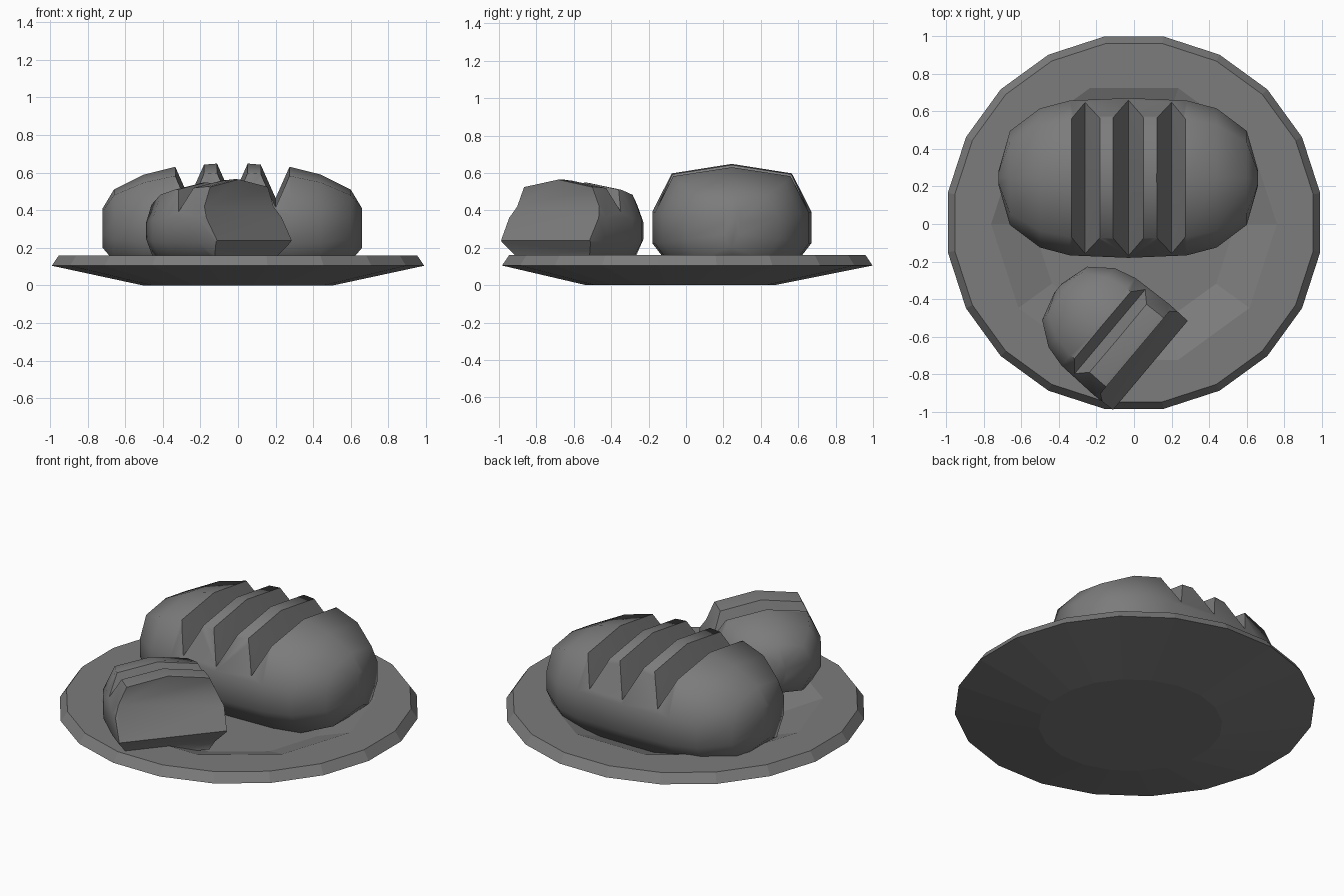
import bpy, bmesh, math
from mathutils import Matrix, Vector

if "Cube" in bpy.data.objects:
    bpy.data.objects.remove(bpy.data.objects["Cube"])

grey = bpy.data.materials.new("dark_grey")
grey.diffuse_color = (.2, .2, .2, 1)
grey.use_nodes = True
grey.node_tree.nodes["Principled BSDF"].inputs["Base Color"].default_value = grey.diffuse_color


def to_object(name, bm):
    bmesh.ops.recalc_face_normals(bm, faces=bm.faces)
    mesh = bpy.data.meshes.new(name)
    bm.to_mesh(mesh)
    bm.free()
    mesh.materials.append(grey)
    ob = bpy.data.objects.new(name, mesh)
    bpy.context.collection.objects.link(ob)
    return ob


def loft(name, rings):
    bm = bmesh.new()
    loops = [[bm.verts.new(p) for p in r] for r in rings]
    for a, b in zip(loops, loops[1:]):
        for i in range(len(a)):
            j = (i + 1) % len(a)
            bm.faces.new((a[i], a[j], b[j], b[i]))
    bm.faces.new(loops[0][::-1])
    bm.faces.new(loops[-1])
    return to_object(name, bm)


def circle(r, z, n, offset, cy=0.0):
    angles = [math.radians(offset + 360 * i / n) for i in range(n)]
    return [(r * math.cos(a), cy + r * math.sin(a), z) for a in angles]


def select_only(ob):
    bpy.ops.object.select_all(action='DESELECT')
    ob.select_set(True)
    bpy.context.view_layer.objects.active = ob


def subtract(ob, cutter):
    mod = ob.modifiers.new("cut", 'BOOLEAN')
    mod.operation = 'DIFFERENCE'
    mod.solver = 'EXACT'
    mod.object = cutter
    select_only(ob)
    bpy.ops.object.modifier_apply(modifier=mod.name)
    bpy.data.objects.remove(cutter)


def smooth(ob):
    select_only(ob)
    bpy.ops.object.shade_smooth_by_angle(angle=math.radians(55))


# Rounded loaf cross-section (y fraction, height fraction) and end-to-end stations
SECTION = [(0, 1), (.76, .85), (1, .24), (1, -.36), (.72, -1), (0, -1)]
SECTION += [(-y, z) for y, z in SECTION[-2:0:-1]]
HALF = [(0, .425, .655, .07), (.31, .412, .63, .07), (.47, .37, .59, .08),
        (.63, .25, .51, .13), (.69, .04, .41, .20)]
STATIONS = [(-d, *r) for d, *r in HALF[:0:-1]] + HALF


def make_loaf(name, scale=1.0, zscale=1.0, base=.07):
    mid = .31
    rings = []
    for d, hw, top, bot in STATIONS:
        ring = []
        for y, f in SECTION:
            z = mid + f * ((top - mid) if f > 0 else (mid - bot))
            ring.append((d * scale, y * hw * scale, base + (z - .07) * zscale))
        rings.append(ring)
    return loft(name, rings)


def groove(x, bottom, scale=1.0):
    # V slash whose bottom follows the crown of the loaf
    rings = []
    for y, drop in ((-.6, .05), (-.33, .05), (0, 0), (.33, .05), (.6, .05)):
        b = bottom - drop * scale
        rings.append([(x, y * scale, b), (x + .2, y * scale, b + .45), (x - .2, y * scale, b + .45)])
    return loft("groove_cutter", rings)


# Plate: 20-sided dish with a shallow 10-sided well
plate = loft("plate", [circle(.51, 0, 20, 9, -.03), circle(1.003, .105, 20, 9, .007),
                       circle(.965, .16, 20, 9, .007)])
subtract(plate, loft("well_cutter", [circle(.54, .08, 10, 0), circle(.76, .16, 10, 0),
                                     circle(.815, .18, 10, 0)]))

# Whole loaf with three slashes
loaf = make_loaf("loaf")
for gx in (-.23, 0, .23):
    subtract(loaf, groove(gx, .465))
loaf.location = (-.03, .245, 0)
smooth(loaf)

# Heel: smaller loaf cut off near the middle, with one slash
heel = make_loaf("loaf_heel", .74, .78, .11)
cut_x = .13
profile = [(-.107, 1), (-.107, .42), (0, .24), (-.06, .155), (-.06, 0), (1, 0), (1, 1)]
subtract(heel, loft("slice_cutter", [[(cut_x + u, y, z) for u, z in profile] for y in (-.6, .6)]))
subtract(heel, groove(cut_x - .28, .43, .74))
angle = math.radians(-40)
heel.rotation_euler = (0, 0, angle)
offset = Matrix.Rotation(angle, 3, 'Z') @ Vector((cut_x, 0, 0))
heel.location = Vector((.087, -.752, 0)) - offset
smooth(heel)
